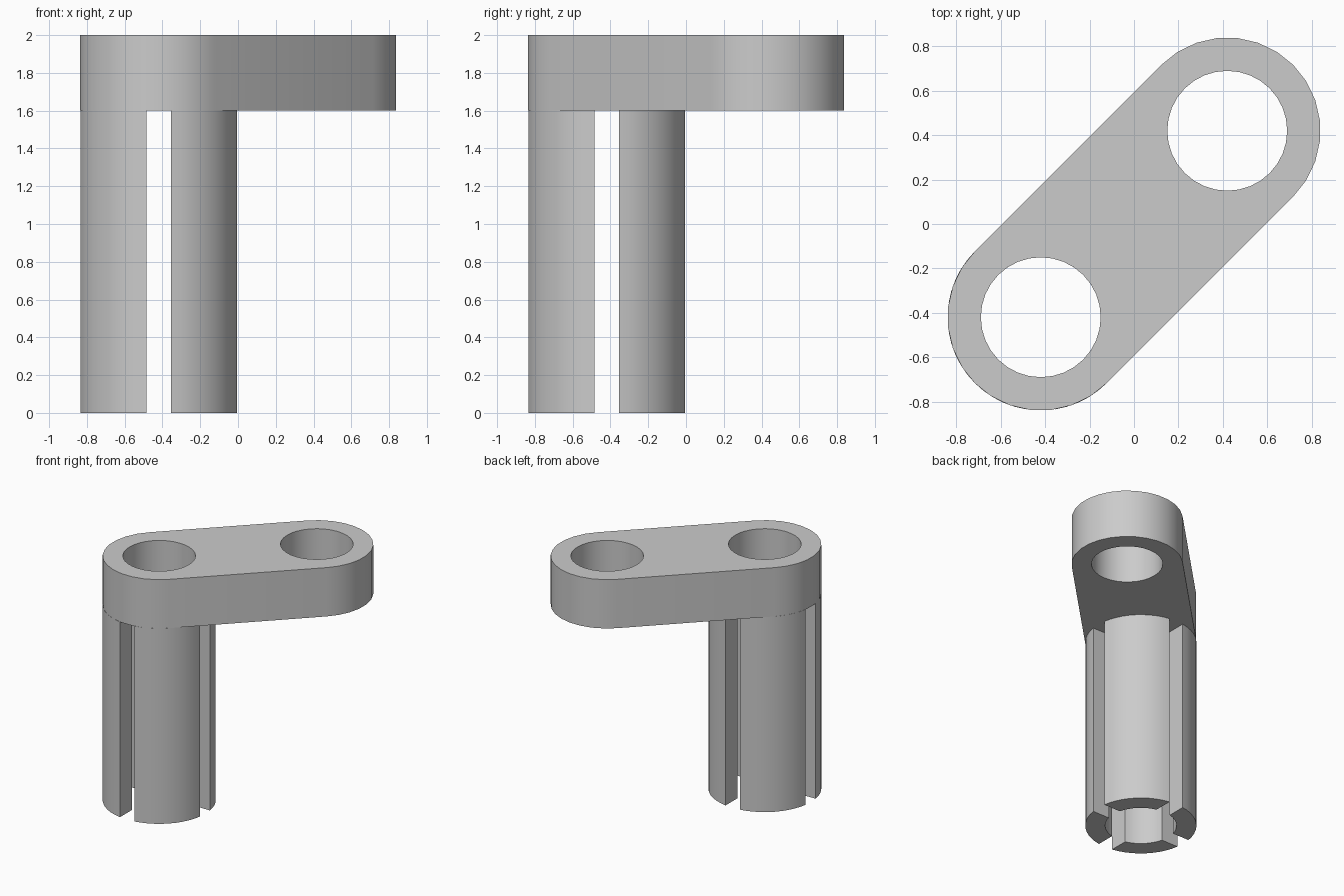
import bpy
import bmesh
from math import asin, cos, pi, radians, sin

C = 0.42            # offset of both hole centres along x and y
R_OUT, R_IN = 0.42, 0.27
Z_PLATE, Z_TOP = 1.6, 2.0
SLOT = 0.065        # half width of the leg slots

cube = bpy.data.objects.get("Cube")
if cube:
    bpy.data.objects.remove(cube, do_unlink=True)

grey = bpy.data.materials.new("plain grey")
grey.use_nodes = True
colour = (0.6, 0.6, 0.6, 1.0)
grey.diffuse_color = colour
grey.node_tree.nodes["Principled BSDF"].inputs["Base Color"].default_value = colour


def arc(cx, cy, r, start, end, steps):
    """Points on an arc, both ends included."""
    angles = [start + (end - start) * i / steps for i in range(steps + 1)]
    return [(cx + r * cos(a), cy + r * sin(a)) for a in angles]


def extrude_loops(name, loops, z0, z1):
    """Fill closed outlines (inner ones become holes) and extrude them upward."""
    bm = bmesh.new()
    edges = []
    for loop in loops:
        verts = [bm.verts.new((x, y, z0)) for x, y in loop]
        edges += [bm.edges.new((v, verts[i - 1])) for i, v in enumerate(verts)]
    bmesh.ops.triangle_fill(bm, edges=edges, use_beauty=True)
    result = bmesh.ops.extrude_face_region(bm, geom=bm.faces[:], use_keep_orig=True)
    top = [g for g in result["geom"] if isinstance(g, bmesh.types.BMVert)]
    bmesh.ops.translate(bm, verts=top, vec=(0, 0, z1 - z0))
    bmesh.ops.recalc_face_normals(bm, faces=bm.faces[:])
    mesh = bpy.data.meshes.new(name)
    bm.to_mesh(mesh)
    bm.free()
    mesh.materials.append(grey)
    obj = bpy.data.objects.new(name, mesh)
    bpy.context.collection.objects.link(obj)
    bpy.ops.object.select_all(action="DESELECT")
    obj.select_set(True)
    bpy.context.view_layer.objects.active = obj
    bpy.ops.object.shade_smooth_by_angle(angle=radians(30))
    return obj


# Link plate: diagonal rounded bar with two round holes
outline = (arc(C, C, R_OUT, -pi / 4, 3 * pi / 4, 14)
           + arc(-C, -C, R_OUT, 3 * pi / 4, 7 * pi / 4, 14))
holes = [arc(s * C, s * C, R_IN, 0, 2 * pi, 32)[:-1] for s in (1, -1)]
extrude_loops("link_plate", [outline] + holes, Z_PLATE, Z_TOP)

# Split leg: four quarter tube prongs separated by a cross of slots
a_out, a_in = asin(SLOT / R_OUT), asin(SLOT / R_IN)
for k, side in enumerate(("back_left", "back_right", "front_right", "front_left")):
    q = k * pi / 2
    profile = (arc(-C, -C, R_OUT, q + a_out, q + pi / 2 - a_out, 10)
               + arc(-C, -C, R_IN, q + pi / 2 - a_in, q + a_in, 8))
    extrude_loops("leg_prong_" + side, [profile], 0, Z_PLATE)
